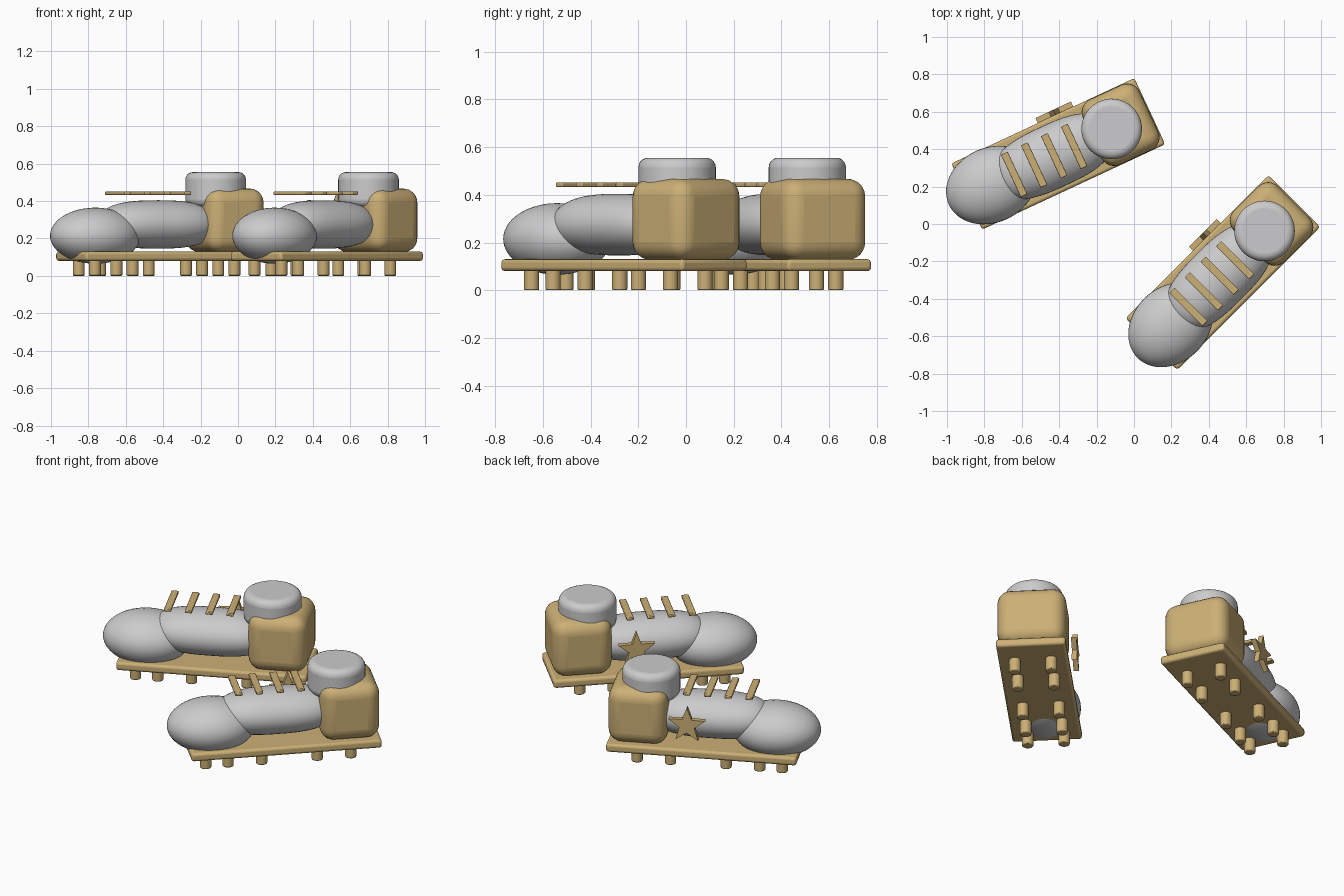
import bpy, bmesh
from math import radians, sin, cos, pi, hypot
from mathutils import Matrix, Vector

cube = bpy.data.objects.get("Cube")
if cube:
    bpy.data.objects.remove(cube, do_unlink=True)


def material(name, rgb):
    m = bpy.data.materials.new(name)
    m.use_nodes = True
    m.diffuse_color = (*rgb, 1)
    m.node_tree.nodes["Principled BSDF"].inputs["Base Color"].default_value = (*rgb, 1)
    return m


GREY = material("light_grey", (0.6, 0.6, 0.61))
TAN = material("tan", (0.6, 0.43, 0.18))


def finish(name, bm, mat, place, bevel=0.0, segments=3):
    """Turn a bmesh into a placed, smooth-shaded object."""
    bmesh.ops.recalc_face_normals(bm, faces=bm.faces)
    me = bpy.data.meshes.new(name)
    bm.to_mesh(me)
    bm.free()
    me.materials.append(mat)
    ob = bpy.data.objects.new(name, me)
    bpy.context.collection.objects.link(ob)
    ob.matrix_world = place
    if bevel:
        mod = ob.modifiers.new("rounding", 'BEVEL')
        mod.width = bevel
        mod.segments = segments
        mod.limit_method = 'ANGLE'
    bpy.ops.object.select_all(action='DESELECT')
    ob.select_set(True)
    bpy.context.view_layer.objects.active = ob
    bpy.ops.object.shade_smooth_by_angle(angle=radians(35))
    return ob


def add_box(bm, centre, size):
    bmesh.ops.create_cube(bm, size=1, matrix=Matrix.Translation(centre) @ Matrix.Diagonal((*size, 1)))


def add_cylinder(bm, centre, radius, depth, sides):
    bmesh.ops.create_cone(bm, cap_ends=True, segments=sides, radius1=radius, radius2=radius,
                          depth=depth, matrix=Matrix.Translation(centre))


def rounded_form(centre, radii, power):
    """Ellipsoid along x, with fuller ends when power is above 2."""
    bm = bmesh.new()
    bmesh.ops.create_uvsphere(bm, u_segments=40, v_segments=28, radius=1,
                              matrix=Matrix.Rotation(radians(90), 4, 'Y'))
    for v in bm.verts:
        r = hypot(v.co.y, v.co.z)
        if r > 1e-4:
            k = (1 - min(1, abs(v.co.x)) ** power) ** (1 / power) / r
            v.co.y *= k
            v.co.z *= k
        v.co = Vector(centre) + Vector([a * b for a, b in zip(v.co, radii)])
    return bm


def build_shoe(side, x, y, angle):
    # Local frame: heel towards +x, toe towards -x
    place = Matrix.Translation((x, y, 0)) @ Matrix.Rotation(radians(angle), 4, 'Z')

    # Sole plate
    bm = bmesh.new()
    add_box(bm, (0, 0, 0.105), (1.08, 0.39, 0.05))
    finish(side + "_sole", bm, TAN, place, 0.015)

    # Studs under the sole
    bm = bmesh.new()
    for u in (-0.445, -0.318, -0.127, 0.188, 0.378):
        for v in (-0.102, 0.102):
            add_cylinder(bm, (u, v, 0.045), 0.032, 0.09, 20)
    finish(side + "_studs", bm, TAN, place, 0.006, 2)

    # Upper
    finish(side + "_toe_cap", rounded_form((-0.395, 0, 0.215), (0.25, 0.2, 0.15), 2), GREY, place)
    finish(side + "_body", rounded_form((-0.03, 0, 0.275), (0.33, 0.17, 0.129), 2.8), GREY, place)

    # Heel counter
    bm = bmesh.new()
    add_box(bm, (0.368, 0, 0.297), (0.335, 0.385, 0.34))
    finish(side + "_heel", bm, TAN, place, 0.075, 6)

    # Ankle collar
    bm = bmesh.new()
    add_cylinder(bm, (0.315, 0, 0.462), 0.162, 0.186, 48)
    finish(side + "_collar", bm, GREY, place, 0.04, 5)

    # Laces
    bm = bmesh.new()
    for i in range(4):
        add_box(bm, (-0.26 + 0.118 * i, 0, 0.442), (0.04, 0.25, 0.018))
    finish(side + "_laces", bm, TAN, place, 0.004, 2)

    # Star badge on one side
    bm = bmesh.new()
    rim = []
    for i in range(10):
        r = 0.045 if i % 2 else 0.11
        a = pi / 2 + i * pi / 5
        rim.append(bm.verts.new((0.075 + r * cos(a), 0.195, 0.295 + r * sin(a))))
    face = bm.faces.new(rim)
    extruded = bmesh.ops.extrude_face_region(bm, geom=[face])["geom"]
    bmesh.ops.translate(bm, vec=(0, 0.03, 0),
                        verts=[g for g in extruded if isinstance(g, bmesh.types.BMVert)])
    finish(side + "_star", bm, TAN, place)


build_shoe("right", -0.405, 0.375, 25)
build_shoe("left", 0.475, -0.26, 45)
